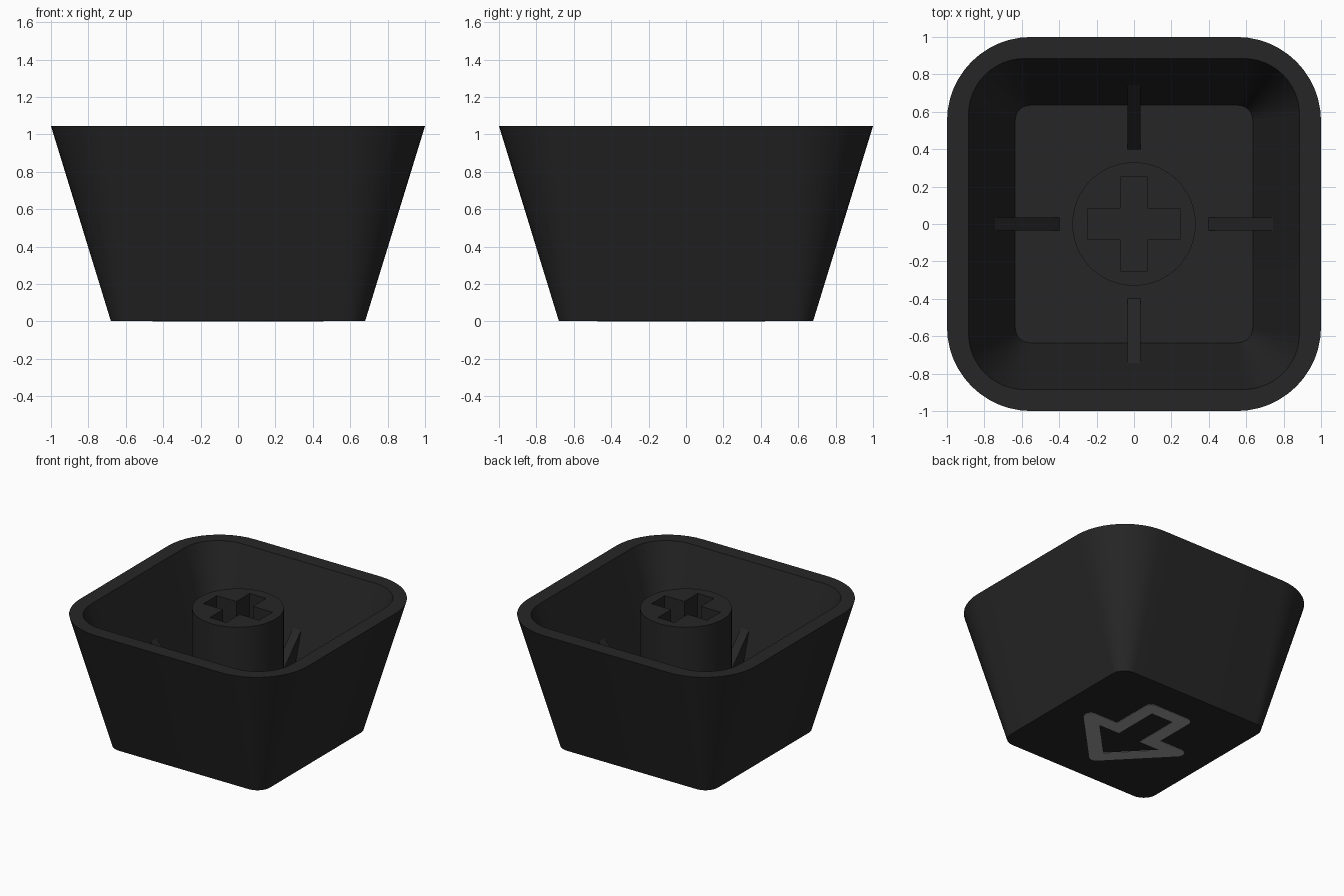
import bpy, bmesh, math
from mathutils import Matrix, Vector

if "Cube" in bpy.data.objects:
    bpy.data.objects.remove(bpy.data.objects["Cube"])


def material(name, value):
    m = bpy.data.materials.new(name)
    m.diffuse_color = (value, value, value, 1)
    m.use_nodes = True
    m.node_tree.nodes["Principled BSDF"].inputs["Base Color"].default_value = m.diffuse_color
    return m


BLACK = material("charcoal plastic", 0.019)
GREY = material("pale grey legend", 0.35)
HEIGHT, FLOOR, BASE = 1.045, 0.225, 0.003


def finish(name, bm, mat, smooth=False):
    bmesh.ops.remove_doubles(bm, verts=bm.verts, dist=1e-5)
    bmesh.ops.recalc_face_normals(bm, faces=bm.faces)
    mesh = bpy.data.meshes.new(name)
    bm.to_mesh(mesh)
    bm.free()
    ob = bpy.data.objects.new(name, mesh)
    bpy.context.collection.objects.link(ob)
    mesh.materials.append(mat)
    if smooth:
        smooth_object(ob)
    return ob


def smooth_object(ob):
    bpy.ops.object.select_all(action='DESELECT')
    ob.select_set(True)
    bpy.context.view_layer.objects.active = ob
    bpy.ops.object.shade_smooth_by_angle(angle=math.radians(35))


def loft(bm, loops, closed=False):
    """Bridge equal-length loops; cap the ends or join last to first."""
    rings = [[bm.verts.new(p) for p in loop] for loop in loops]
    pairs = list(zip(rings, rings[1:]))
    if closed:
        pairs.append((rings[-1], rings[0]))
    else:
        bm.faces.new(rings[0])
        bm.faces.new(rings[-1])
    n = len(rings[0])
    for a, b in pairs:
        for i in range(n):
            j = (i + 1) % n
            bm.faces.new((a[i], a[j], b[j], b[i]))


def rounded_square(half, radius, z, steps=12):
    pts = []
    for q in range(4):
        mid = math.radians(45 + 90 * q)
        cx = math.copysign(half - radius, math.cos(mid))
        cy = math.copysign(half - radius, math.sin(mid))
        for k in range(steps + 1):
            a = math.radians(90 * q + 90 * k / steps)
            pts.append((cx + radius * math.cos(a), cy + radius * math.sin(a), z))
    return pts


# Hollow tapered cap: outer wall, flat rim, inner wall, floor
bm = bmesh.new()
loft(bm, [rounded_square(0.68, 0.11, BASE), rounded_square(1.0, 0.45, HEIGHT),
          rounded_square(0.885, 0.30, HEIGHT), rounded_square(0.635, 0.08, FLOOR)])
finish("cap_shell", bm, BLACK, True)

# Central stem with a cross-shaped socket
bm = bmesh.new()
circle = [(0.33 * math.cos(math.tau * i / 64), 0.33 * math.sin(math.tau * i / 64))
          for i in range(64)]
loft(bm, [[(x, y, z) for x, y in circle] for z in (FLOOR - 0.05, HEIGHT - 0.015)])
stem = finish("stem", bm, BLACK)

bm = bmesh.new()
a, b, w, h = 0.245, 0.25, 0.072, 0.083
quarter = [(a, -h), (a, h), (w, h), (w, b), (-w, b), (-w, h)]
cross = quarter + [(-x, -y) for x, y in quarter]
loft(bm, [[(x, y, z) for x, y in cross] for z in (0.5, 1.3)])
cutter = finish("socket_cutter", bm, BLACK)
cutter.hide_render = True

mod = stem.modifiers.new("socket", 'BOOLEAN')
mod.operation = 'DIFFERENCE'
mod.solver = 'EXACT'
mod.object = cutter
bpy.context.view_layer.objects.active = stem
bpy.ops.object.modifier_apply(modifier=mod.name)
bpy.data.objects.remove(cutter)
smooth_object(stem)

# Four sloped ribs between floor and walls
profile = [(0.38, FLOOR - 0.02), (0.745, 0.58), (0.78, 0.58), (0.69, FLOOR - 0.02)]
for i in range(4):
    bm = bmesh.new()
    loft(bm, [[(x, y, z) for x, z in profile] for y in (-0.035, 0.035)])
    bm.transform(Matrix.Rotation(math.radians(90 * i), 4, 'Z'))
    finish(f"rib_{i + 1}", bm, BLACK)

# Outlined arrow plate on the underside, with rounded outer corners
half = [(0.0, -0.42), (0.405, 0.0), (0.15, 0.0), (0.15, 0.37)]
path = [Vector(p) for p in half + [(-x, y) for x, y in half[:0:-1]]]
R = 0.052
outer, inner = [], []
for i, p in enumerate(path):
    d1 = (p - path[i - 1]).normalized()
    d2 = (path[(i + 1) % len(path)] - p).normalized()
    n1, n2 = Vector((d1.y, -d1.x)), Vector((d2.y, -d2.x))
    miter = (n1 + n2) * (R / (1 + n1.dot(n2)))
    turn = math.atan2(d1.cross(d2), d1.dot(d2))
    steps = 8 if turn > 0 else 0
    for k in range(steps + 1):
        if turn > 0:
            offset = Matrix.Rotation(turn * k / steps, 2) @ n1 * R
        else:
            offset = miter
        outer.append(p + offset)
        inner.append(p - miter)


def at(points, z):
    return [(q.x, q.y, z) for q in points]


bm = bmesh.new()
loft(bm, [at(outer, 0), at(outer, 0.006), at(inner, 0.006), at(inner, 0)], closed=True)
finish("arrow_legend", bm, GREY)
